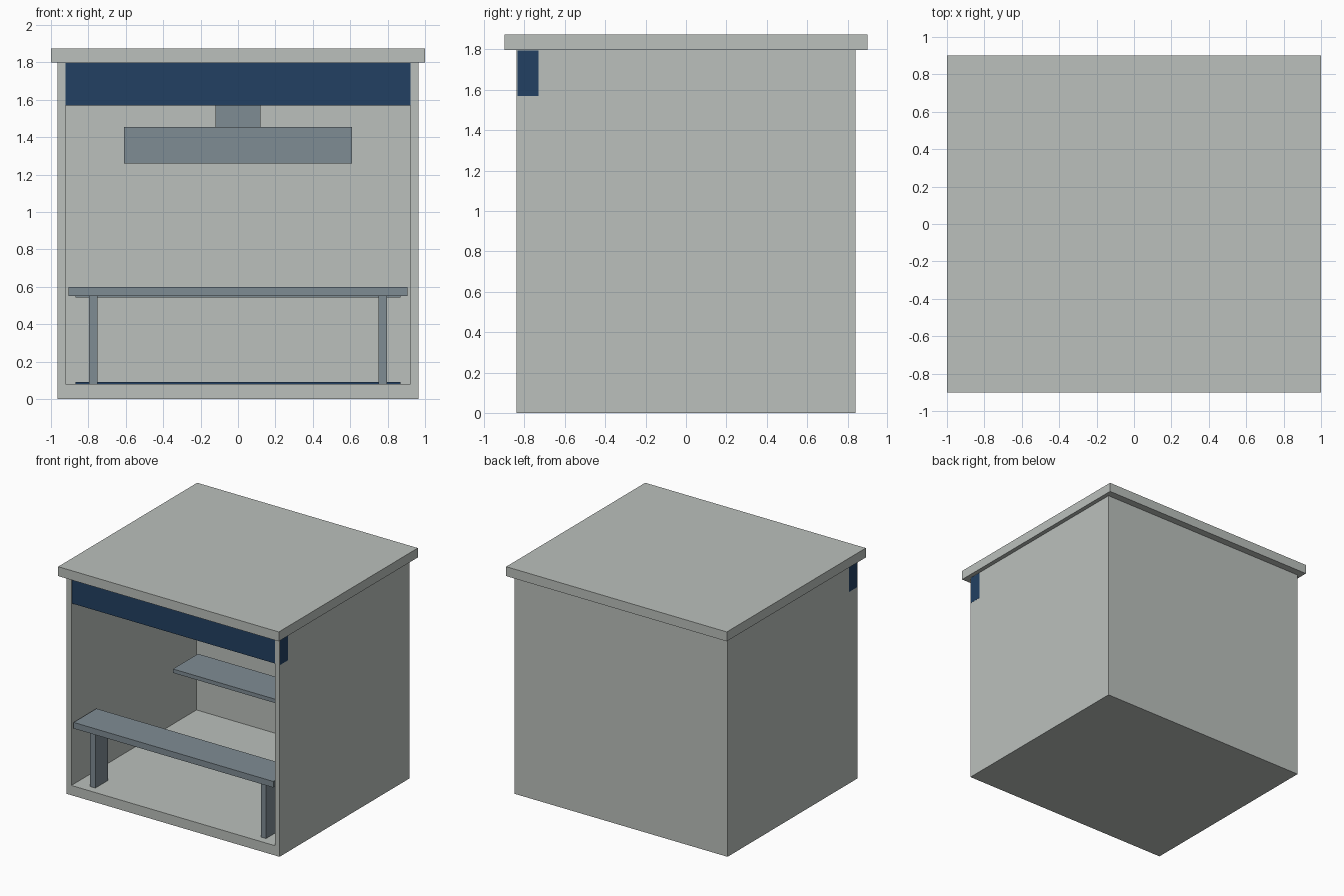
import bpy, bmesh
from mathutils import Vector

if "Cube" in bpy.data.objects:
    bpy.data.objects.remove(bpy.data.objects["Cube"])


def srgb(r, g, b):
    return [((c / 255 + 0.055) / 1.055) ** 2.4 for c in (r, g, b)] + [1.0]


def material(name, rgb):
    m = bpy.data.materials.new(name)
    m.diffuse_color = srgb(*rgb)
    m.use_nodes = True
    m.node_tree.nodes["Principled BSDF"].inputs["Base Color"].default_value = m.diffuse_color
    return m


WALL = material("pale grey", (187, 192, 188))
WOOD = material("slate grey", (127, 140, 148))
BLUE = material("navy blue", (34, 64, 98))


def finish(bm, name, mat):
    bmesh.ops.recalc_face_normals(bm, faces=bm.faces)
    me = bpy.data.meshes.new(name)
    bm.to_mesh(me)
    bm.free()
    me.materials.append(mat)
    ob = bpy.data.objects.new(name, me)
    bpy.context.collection.objects.link(ob)
    return ob


def box_mesh(x, y, z):
    bm = bmesh.new()
    bmesh.ops.create_cube(bm, size=1)
    for v in bm.verts:
        v.co = Vector([lo + (hi - lo) * (c + 0.5) for c, (lo, hi) in zip(v.co, (x, y, z))])
    return bm


def box(name, x, y, z, mat):
    return finish(box_mesh(x, y, z), name, mat)


# Booth shell: one box whose front is inset and pushed back into a room
bm = box_mesh((-0.965, 0.965), (-0.84, 0.84), (0, 1.8))
bm.normal_update()
front = min(bm.faces, key=lambda f: f.calc_center_median().y)
bmesh.ops.inset_region(bm, faces=[front], thickness=0.06)
for v in front.verts:
    v.co.z = 0.08 if v.co.z < 0.9 else 1.795
room = bmesh.ops.extrude_discrete_faces(bm, faces=[front])["faces"][0]
for v in room.verts:
    v.co.y = 0.78
finish(bm, "booth_shell", WALL)

# Overhanging roof slab
box("roof", (-1, 1), (-0.9, 0.9), (1.798, 1.875), WALL)

# Fascia board across the top of the opening
box("fascia", (-0.966, 0.966), (-0.835, -0.73), (1.57, 1.796), BLUE)

# Serving counter with two legs
box("front_counter", (-0.905, 0.905), (-0.836, -0.54), (0.55, 0.60), WOOD)
for side, name in ((-1, "left_leg"), (1, "right_leg")):
    xs = sorted((side * 0.75, side * 0.797))
    box(name, xs, (-0.775, -0.615), (0.08, 0.55), WOOD)

# Work shelf at the back
box("back_shelf", (-0.87, 0.87), (0.40, 0.725), (0.543, 0.575), WOOD)

# Low mat on the floor
box("floor_mat", (-0.87, 0.87), (0.10, 0.30), (0.08, 0.09), BLUE)

# Hood and its duct to the ceiling
box("hood", (-0.61, 0.61), (0.40, 0.72), (1.26, 1.455), WOOD)
box("duct", (-0.12, 0.12), (0.45, 0.67), (1.455, 1.795), WOOD)
